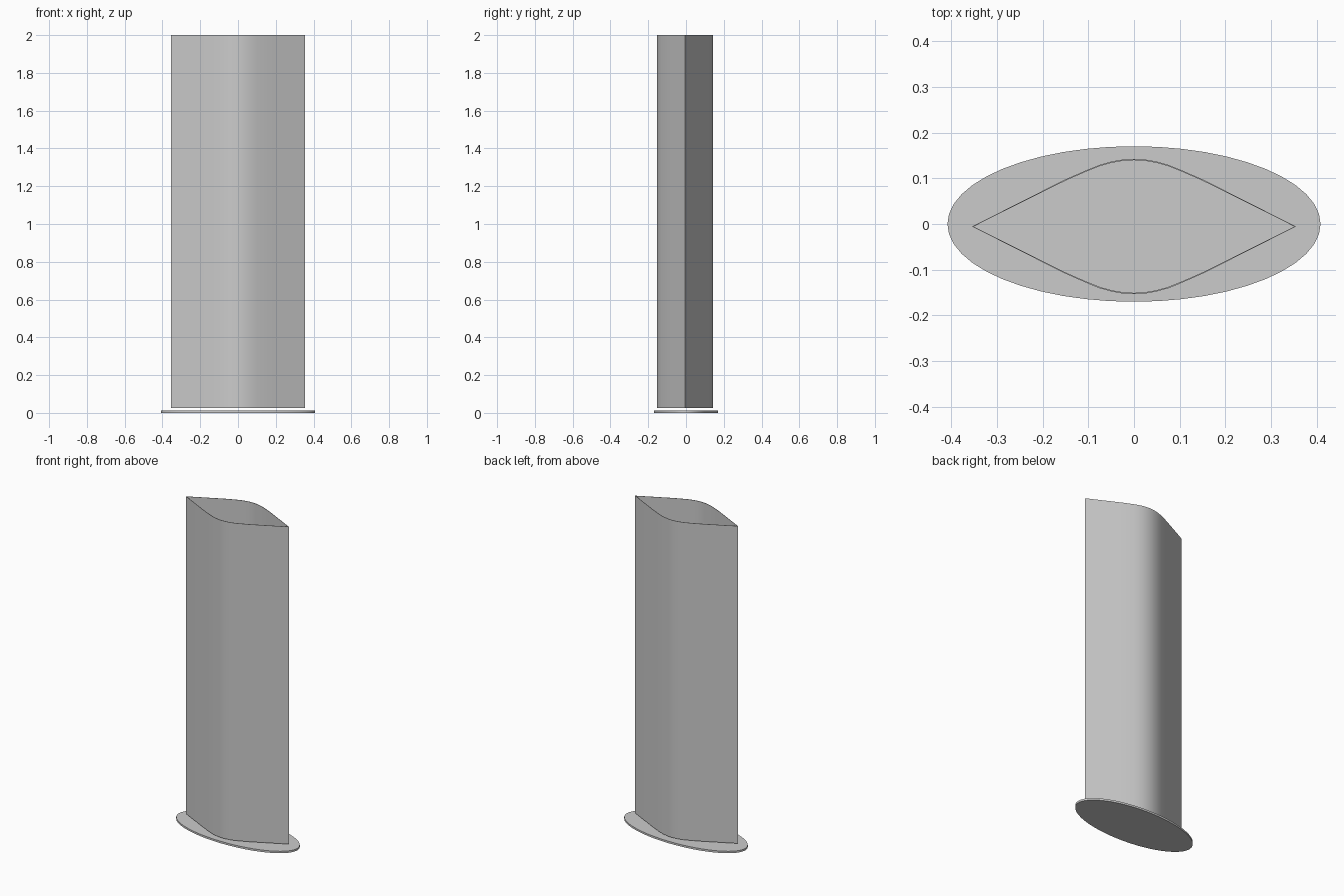
import bpy, bmesh
from math import cos, sin, tau, radians

if "Cube" in bpy.data.objects:
    bpy.data.objects.remove(bpy.data.objects["Cube"])


def make_object(name, bm):
    bmesh.ops.recalc_face_normals(bm, faces=bm.faces)
    mesh = bpy.data.meshes.new(name)
    bm.to_mesh(mesh)
    bm.free()
    obj = bpy.data.objects.new(name, mesh)
    bpy.context.collection.objects.link(obj)
    bpy.context.view_layer.objects.active = obj
    obj.select_set(True)
    bpy.ops.object.shade_smooth_by_angle(angle=radians(30))
    obj.select_set(False)
    return obj


def ring(bm, points, z):
    return [bm.verts.new((x, y, z)) for x, y in points]


def bridge(bm, a, b):
    n = len(a)
    for i in range(n):
        j = (i + 1) % n
        bm.faces.new((a[i], a[j], b[j], b[i]))


# thin elliptical base plate
bm = bmesh.new()
oval = [(0.408 * cos(tau * i / 48), 0.17 * sin(tau * i / 48)) for i in range(48)]
low, high = ring(bm, oval, 0.0), ring(bm, oval, 0.012)
bridge(bm, low, high)
bm.faces.new(low)
bm.faces.new(high)
make_object("base_plate", bm)

# quarter of the pointed lens profile, mirrored both ways about its centre line
quarter = [(0.354, 0.0), (0.2, 0.078), (0.15, 0.103), (0.1, 0.125),
           (0.075, 0.135), (0.05, 0.142), (0.025, 0.1465), (0.0, 0.148)]
half = quarter + [(-x, y) for x, y in quarter[-2::-1]]
lens = half + [(x, -y) for x, y in half[-2:0:-1]]


def lens_outline(sx, sy):
    return [(x * sx, y * sy - 0.0055) for x, y in lens]


# open hollow column with a thin wall
bm = bmesh.new()
outer, inner = lens_outline(1, 1), lens_outline(0.99, 0.98)
loops = [ring(bm, outer, 0.026), ring(bm, outer, 2.0),
         ring(bm, inner, 2.0), ring(bm, inner, 0.026)]
for i in range(4):
    bridge(bm, loops[i], loops[(i + 1) % 4])
make_object("hollow_column", bm)
